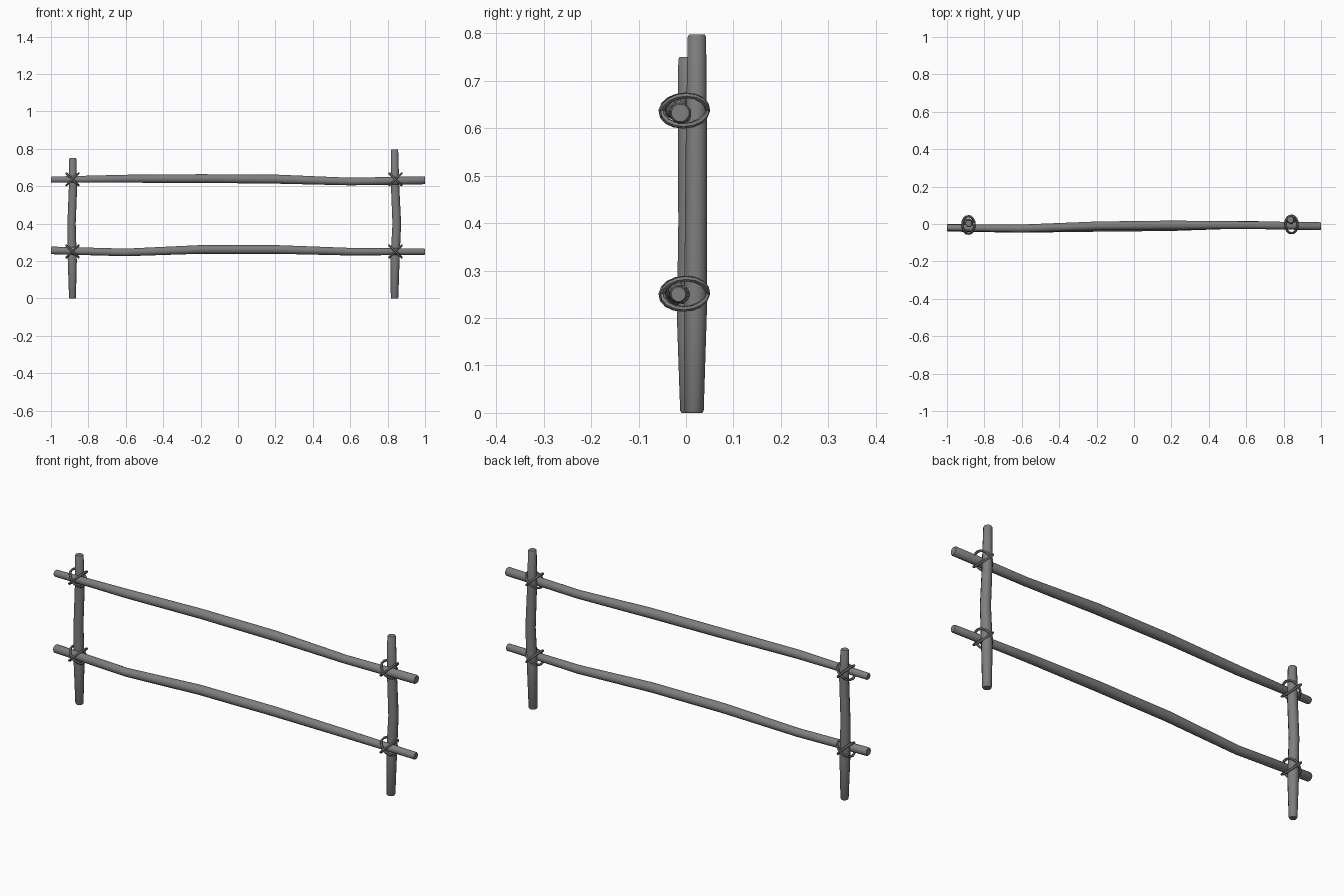
import bpy, bmesh, math
from mathutils import Vector

if "Cube" in bpy.data.objects:
    bpy.data.objects.remove(bpy.data.objects["Cube"])

grey = bpy.data.materials.new("weathered grey")
grey.use_nodes = True
colour = (0.21, 0.21, 0.21, 1)
grey.diffuse_color = colour
grey.node_tree.nodes["Principled BSDF"].inputs["Base Color"].default_value = colour


def tube(name, path, sides, closed=False):
    """Sweep a round section along (x, y, z, radius) points."""
    pts = [Vector(p[:3]) for p in path]
    radii = [p[3] for p in path]
    if not closed:
        # Softly bevelled ends
        for i, j in ((0, 1), (-1, -2)):
            step = (pts[j] - pts[i]).normalized() * 0.005
            at = 1 if i == 0 else len(pts) - 1
            pts.insert(at, pts[i] + step)
            radii.insert(at, radii[i])
            radii[i] *= 0.85
    n = len(pts)
    bm = bmesh.new()
    rings = []
    side = None
    for i, p in enumerate(pts):
        a = pts[(i - 1) % n] if closed or i else p
        b = pts[(i + 1) % n] if closed or i < n - 1 else p
        t = (b - a).normalized()
        if side is None:
            side = t.orthogonal()
        side = (side - t * side.dot(t)).normalized()
        up = t.cross(side)
        rings.append([bm.verts.new(p + radii[i] * (side * math.cos(k * math.tau / sides)
                                                   + up * math.sin(k * math.tau / sides)))
                      for k in range(sides)])
    for i in range(n if closed else n - 1):
        r, s = rings[i], rings[(i + 1) % n]
        for k in range(sides):
            m = (k + 1) % sides
            bm.faces.new((r[k], r[m], s[m], s[k]))
    if not closed:
        bm.faces.new(rings[0][::-1])
        bm.faces.new(rings[-1])
    bmesh.ops.recalc_face_normals(bm, faces=bm.faces)
    mesh = bpy.data.meshes.new(name)
    bm.to_mesh(mesh)
    bm.free()
    mesh.materials.append(grey)
    obj = bpy.data.objects.new(name, mesh)
    bpy.context.collection.objects.link(obj)
    bpy.ops.object.select_all(action='DESELECT')
    obj.select_set(True)
    bpy.context.view_layer.objects.active = obj
    bpy.ops.object.shade_smooth_by_angle(angle=math.radians(40))


# Upright posts
tube("right_post", [(-.885, .006, 0, .019), (-.886, .005, .2, .025), (-.89, .006, .4, .023),
                    (-.882, .005, .6, .023), (-.884, .003, .75, .02)], 12)
tube("left_post", [(.837, .017, 0, .021), (.84, .02, .22, .025), (.849, .021, .4, .024),
                   (.84, .022, .6, .023), (.837, .023, .797, .02)], 12)

# Crooked rails
tube("upper_rail", [(-1, -.02, .635, .017), (-.6, -.024, .64, .022), (-.2, -.01, .641, .024),
                    (.2, -.006, .638, .025), (.6, -.006, .625, .021), (1, -.012, .632, .022)], 12)
tube("lower_rail", [(-1, -.02, .257, .021), (-.6, -.026, .246, .021), (-.2, -.018, .262, .024),
                    (.2, -.014, .262, .024), (.6, -.003, .25, .021), (1, -.016, .25, .018)], 12)

# Crossed rope lashings, two diagonal loops at each joint
for side_name, x, y in (("right", -.885, -.005), ("left", .842, -.002)):
    for level, z in (("upper", .637), ("lower", .251)):
        for lean, slope in (("rising", 1), ("falling", -1)):
            loop = []
            for i in range(16):
                a = i * math.tau / 16
                d = math.cos(a)
                loop.append((x + .033 * d, y + .047 * math.sin(a) + .003 * slope * d,
                             z + slope * .032 * d, .006))
            tube(f"{side_name}_{level}_{lean}_lashing", loop, 6, closed=True)
